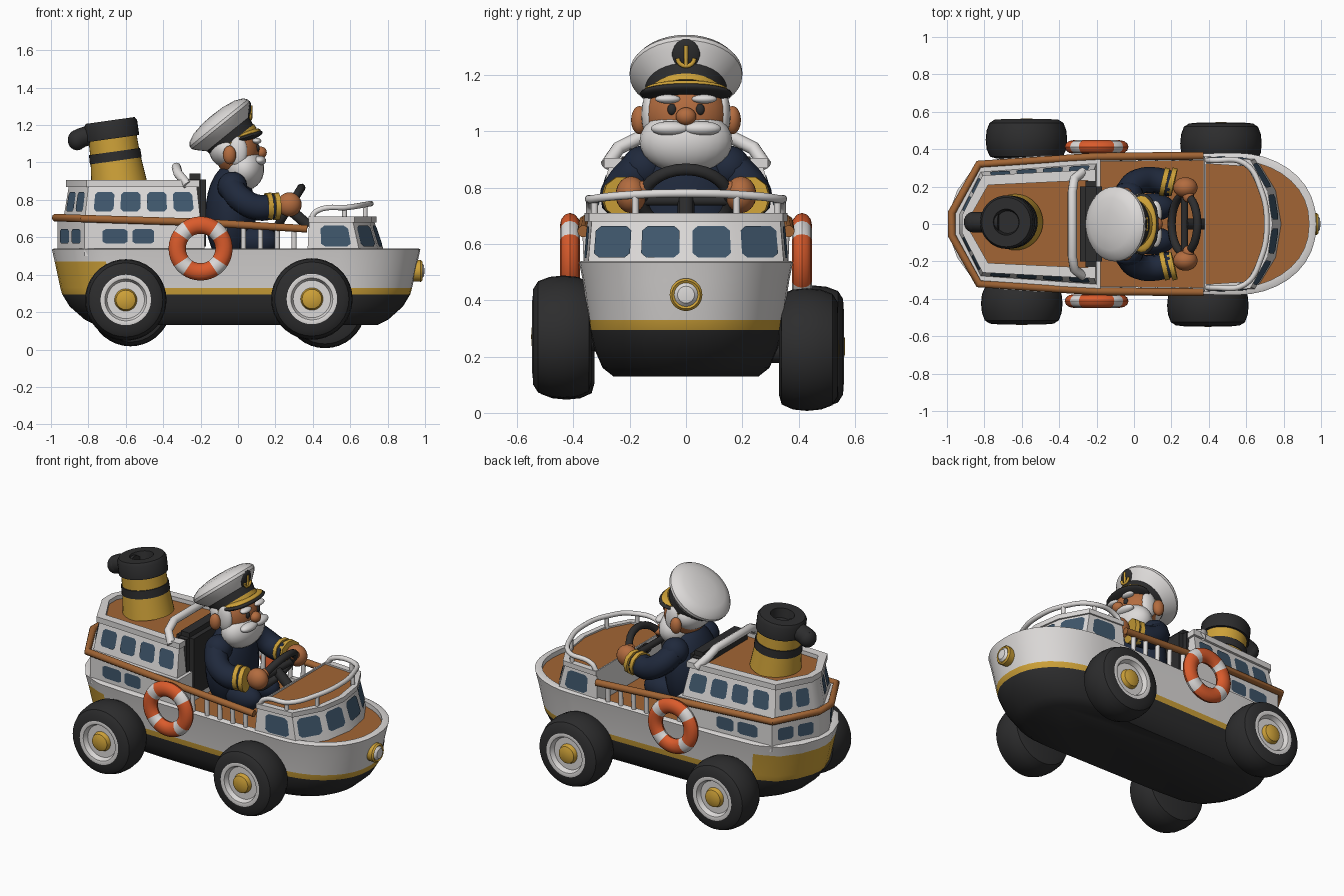
import bpy, bmesh, math
from mathutils import Vector, Matrix

if "Cube" in bpy.data.objects:
    bpy.data.objects.remove(bpy.data.objects["Cube"])

COLOURS = {"white": (0.72, 0.70, 0.69), "black": (0.026, 0.026, 0.027), "gold": (0.62, 0.36, 0.04),
           "wood": (0.36, 0.13, 0.035), "glass": (0.05, 0.095, 0.15), "navy": (0.014, 0.022, 0.045),
           "skin": (0.45, 0.15, 0.05), "orange": (0.70, 0.105, 0.025)}
MATS = {}
for n, c in COLOURS.items():
    MATS[n] = bpy.data.materials.new(n)
    MATS[n].diffuse_color = (*c, 1)


def finish(name, bm, mats, angle=35, recalc=True):
    if recalc:
        bmesh.ops.recalc_face_normals(bm, faces=bm.faces)
    me = bpy.data.meshes.new(name)
    bm.to_mesh(me)
    bm.free()
    for m in mats:
        me.materials.append(MATS[m])
    for p in me.polygons:
        p.use_smooth = True
    me.set_sharp_from_angle(angle=math.radians(angle))
    ob = bpy.data.objects.new(name, me)
    bpy.context.collection.objects.link(ob)
    return ob


def ring(half, z, sx=1, sy=1, cx=0):
    """Closed outline mirrored across y = 0."""
    pts = [(cx + (x - cx) * sx, y * sy) for x, y in half]
    pts += [(x, -y) for x, y in reversed(pts) if y > 1e-4]
    return [Vector((x, y, z)) for x, y in pts]


def loft(name, rings, mats, rule=None):
    """mats: bottom cap, one per band, top cap."""
    bm = bmesh.new()
    names = list(dict.fromkeys(mats + (["gold"] if rule else [])))
    vs = [[bm.verts.new(p) for p in r] for r in rings]
    n = len(vs[0])
    for k in range(len(vs) - 1):
        for i in range(n):
            j = (i + 1) % n
            f = bm.faces.new((vs[k][i], vs[k][j], vs[k + 1][j], vs[k + 1][i]))
            f.material_index = names.index(mats[k + 1])
            if rule and rule(f.calc_center_median(), k):
                f.material_index = names.index("gold")
    bm.faces.new(vs[0]).material_index = names.index(mats[0])
    bm.faces.new(vs[-1]).material_index = names.index(mats[-1])
    return finish(name, bm, names)


def lathe(name, profile, mats, matrix, seg=36):
    """Revolve (r, z) points about z; one material per segment."""
    bm = bmesh.new()
    names = list(dict.fromkeys(mats))
    vs = [[bm.verts.new((r * math.cos(a), r * math.sin(a), z))
           for a in [2 * math.pi * i / seg for i in range(seg)]] for r, z in profile]
    for k in range(len(vs) - 1):
        for i in range(seg):
            j = (i + 1) % seg
            bm.faces.new((vs[k][i], vs[k][j], vs[k + 1][j], vs[k + 1][i])).material_index = names.index(mats[k])
    bmesh.ops.remove_doubles(bm, verts=bm.verts, dist=1e-5)
    bm.transform(matrix)
    return finish(name, bm, names)


def ball(name, loc, rad, mat, tilt=0):
    bm = bmesh.new()
    bmesh.ops.create_uvsphere(bm, u_segments=24, v_segments=14, radius=1)
    bm.transform(Matrix.Translation(loc) @ Matrix.Rotation(math.radians(tilt), 4, 'Y') @ Matrix.Diagonal((*rad, 1)))
    return finish(name, bm, [mat], 60)


def box(name, lo, hi, mat, bevel=0.01):
    bm = bmesh.new()
    bmesh.ops.create_cube(bm, size=1)
    bm.transform(Matrix.Translation([(a + b) / 2 for a, b in zip(lo, hi)]) @
                 Matrix.Diagonal((*[b - a for a, b in zip(lo, hi)], 1)))
    bmesh.ops.bevel(bm, geom=bm.edges[:], offset=bevel, segments=2, affect='EDGES')
    return finish(name, bm, [mat])


def tube(name, pts, r, mat, closed=False, smooth=False):
    cu = bpy.data.curves.new(name, 'CURVE')
    cu.dimensions = '3D'
    cu.bevel_depth, cu.bevel_resolution, cu.use_fill_caps = r, 3, True
    cu.resolution_u = 6
    sp = cu.splines.new('BEZIER' if smooth else 'POLY')
    (sp.bezier_points if smooth else sp.points).add(len(pts) - 1)
    for i, p in enumerate(pts):
        if smooth:
            b = sp.bezier_points[i]
            b.co, b.handle_left_type, b.handle_right_type = p, 'AUTO', 'AUTO'
        else:
            sp.points[i].co = (*p, 1)
    sp.use_cyclic_u = closed
    tmp = bpy.data.objects.new(name + "_path", cu)
    bpy.context.collection.objects.link(tmp)
    bpy.context.view_layer.update()
    bm = bmesh.new()
    bm.from_mesh(tmp.to_mesh())
    bpy.data.objects.remove(tmp)
    for f in bm.faces:
        f.material_index = 0
    return finish(name, bm, [mat], 50)


def windows(name, low, high, zl, zh, spans, v0, v1):
    """Rounded panes on the walls between half outlines; spans: (edge, u0, u1)."""
    bm = bmesh.new()
    for s in (1, -1):
        for i, u0, u1 in spans:
            a, b = [Vector((x, y * s, zl)) for x, y in low[i:i + 2]]
            c, d = [Vector((x, y * s, zh)) for x, y in high[i:i + 2]]
            n = (b - a).cross(c - a).normalized() * -s
            n *= 1 if n.dot(Vector((0, s, 0)) + Vector((a.x - 0.0, 0, 0)) * 0.4) > 0 else -1
            cu, cv = (u1 - u0) * 0.14, (v1 - v0) * 0.14
            uv = [(u0 + cu, v0), (u1 - cu, v0), (u1, v0 + cv), (u1, v1 - cv),
                  (u1 - cu, v1), (u0 + cu, v1), (u0, v1 - cv), (u0, v0 + cv)]
            f = bm.faces.new([bm.verts.new(a.lerp(b, u).lerp(c.lerp(d, u), v) + n * 0.005) for u, v in uv])
            f.normal_update()
            if f.normal.dot(n) < 0:
                f.normal_flip()
    return finish(name, bm, ["glass"], recalc=False)


# Hull: stacked outlines with dark keel, gold stripe and gold stern
bow = [(0.55 + 0.43 * math.cos(math.radians(t)), 0.38 * math.sin(math.radians(t)) ** 0.9) for t in range(0, 91, 10)]
deck = bow + [(0.2, 0.375), (-0.2, 0.37), (-0.5, 0.365), (-0.72, 0.35), (-0.76, 0.34),
              (-0.87, 0.29), (-0.95, 0.18), (-0.99, 0.07), (-1.0, 0)]
loft("hull", [ring(deck, z, sx, sy) for z, sx, sy in
              [(0.13, 0.76, 0.68), (0.16, 0.82, 0.78), (0.23, 0.9, 0.86), (0.295, 0.94, 0.9), (0.33, 0.95, 0.91),
               (0.47, 0.98, 0.965), (0.535, 0.995, 1), (0.54, 0.985, 0.98), (0.54, 0.955, 0.9), (0.51, 0.955, 0.9)]],
     ["black", "black", "black", "black", "gold", "white", "white", "white", "white", "white", "wood"],
     rule=lambda c, k: k == 4 and c.x < -0.7)

# Headlight
lathe("headlight", [(0.055, -0.04), (0.058, 0.015), (0.05, 0.025), (0.042, 0.02), (0.03, 0.032), (0, 0.036)],
      ["gold", "gold", "gold", "white", "white"],
      Matrix.Translation((0.962, 0, 0.42)) @ Matrix.Rotation(math.pi / 2, 4, 'Y'))

# Front cabin with wooden roof and rail
fl = [(0.79, 0), (0.76, 0.18), (0.655, 0.35), (0.37, 0.365)]
fh = [(0.73, 0), (0.705, 0.17), (0.615, 0.335), (0.38, 0.35)]
loft("front_cabin", [ring(fl, 0.5), ring(fh, 0.68), ring(fh, 0.68, 1.04, 1.03, 0.45), ring(fh, 0.71, 1.04, 1.03, 0.45),
                     ring(fh, 0.71, 0.92, 0.92, 0.45), ring(fh, 0.7, 0.92, 0.92, 0.45)],
     ["white"] * 6 + ["wood"])
windows("front_cabin_windows", fl, fh, 0.5, 0.68, [(0, 0.13, 0.9), (1, 0.12, 0.88), (2, 0.14, 0.74)], 0.28, 0.9)
rail = [(0.39, 0.34, 0.7), (0.42, 0.34, 0.74), (0.59, 0.325, 0.76), (0.68, 0.18, 0.775)]
tube("front_rail", rail + [(0.71, 0, 0.78)] + [(x, -y, z) for x, y, z in reversed(rail)], 0.015, "white", smooth=True)
for x, y, z in [(0.57, 0.325, 0.755), (0.68, 0.18, 0.77)]:
    for s in (1, -1):
        tube("front_rail_post", [(x, y * s, 0.69), (x, y * s, z)], 0.013, "white")

# Stern cabin, two levels
ll = [(-0.18, 0.345), (-0.82, 0.31), (-0.965, 0.05)]
ul = [(-0.2, 0.325), (-0.82, 0.28), (-0.935, 0.05)]
uh = [(-0.22, 0.275), (-0.80, 0.245), (-0.905, 0.045)]
loft("lower_cabin", [ring(ll, 0.5), ring(ll, 0.7)], ["white", "white", "white"])
loft("upper_cabin", [ring(ul, 0.69), ring(uh, 0.87), ring(uh, 0.87, 1.04, 1.06, -0.55), ring(uh, 0.905, 1.04, 1.06, -0.55),
                     ring(uh, 0.905, 0.92, 0.85, -0.55), ring(uh, 0.88, 0.92, 0.85, -0.55)], ["white"] * 6 + ["wood"])
windows("lower_windows", ll, ll, 0.5, 0.7, [(0, 0.42, 0.6), (0, 0.64, 0.85), (1, 0.12, 0.45), (1, 0.55, 0.88)], 0.33, 0.72)
windows("upper_windows", ul, uh, 0.69, 0.87, [(0, 0.05 + 0.235 * i, 0.225 + 0.235 * i) for i in range(4)] +
        [(1, 0.1, 0.45), (1, 0.55, 0.9)], 0.26, 0.84)
arch = [(-0.27, 0.28, 0.88), (-0.32, 0.24, 0.94), (-0.33, 0.17, 0.975)]
tube("roof_arch", arch + [(x, -y, z) for x, y, z in reversed(arch)], 0.025, "white")
box("seat_back", (-0.29, -0.23, 0.52), (-0.17, 0.23, 0.94), "black", 0.03)

# Wooden side rail around the stern, with posts
side = [(0.37, 0.365, 0.645), (-0.2, 0.36, 0.68), (-0.83, 0.32, 0.7), (-0.975, 0.06, 0.705)]
tube("side_rail", side + [(x, -y, z) for x, y, z in reversed(side)], 0.021, "wood")
for s in (1, -1):
    for x in (-0.07, 0.03, 0.12, 0.21, 0.3):
        tube("rail_post", [(x, 0.35 * s, 0.52), (x, 0.355 * s, 0.65)], 0.014, "white")

# Funnel with side spout
lathe("funnel", [(0.15, 0), (0.136, 0.13), (0.14, 0.13), (0.138, 0.18), (0.132, 0.18), (0.13, 0.25), (0.143, 0.25),
                 (0.143, 0.33), (0.132, 0.348), (0.07, 0.348), (0.06, 0.29), (0, 0.29)],
      ["gold", "black", "black", "black", "gold"] + ["black"] * 6,
      Matrix.Translation((-0.635, 0.01, 0.88)) @ Matrix.Rotation(math.radians(-8), 4, 'Y'))
tube("funnel_spout", [(-0.72, 0.01, 1.155), (-0.83, 0.01, 1.135), (-0.86, 0.01, 1.12)], 0.055, "black", smooth=True)
ball("spout_end", (-0.86, 0.01, 1.12), (0.05, 0.055, 0.055), "black")

# Wheels and axles
for name, x, y, z in [("front_wheel", 0.395, -0.435, 0.27), ("back_wheel", -0.6, -0.425, 0.265),
                      ("front_wheel", 0.465, 0.43, 0.225), ("back_wheel", -0.575, 0.45, 0.235)]:
    s = 1 if y > 0 else -1
    lathe(name, [(0, -0.1), (0.16, -0.1), (0.195, -0.09), (0.213, -0.05), (0.218, 0), (0.213, 0.05), (0.198, 0.09),
                 (0.17, 0.108), (0.135, 0.11), (0.128, 0.112), (0.112, 0.108), (0.1, 0.08), (0.06, 0.08),
                 (0.052, 0.105), (0.03, 0.114), (0, 0.115)],
          ["black"] * 8 + ["white"] * 4 + ["gold"] * 3,
          Matrix.Translation((x, y, z)) @ Matrix.Rotation(-s * math.pi / 2, 4, 'X'))
    tube(name + "_axle", [(x, 0.1 * s, z), (x, y, z)], 0.05, "black")

# Lifebuoys with four white bands
for s in (1, -1):
    bm = bmesh.new()
    grid = []
    for i in range(48):
        a = 2 * math.pi * (i + 0.5) / 48
        r = 0.046
        grid.append([bm.verts.new((-0.2 + (0.125 + r * math.cos(b)) * math.cos(a), s * (0.412 + 0.036 * math.sin(b)),
                                   0.54 + (0.125 + r * math.cos(b)) * math.sin(a)))
                     for b in [2 * math.pi * k / 12 for k in range(12)]])
    for i in range(48):
        for k in range(12):
            p, q, m = grid[i], grid[(i + 1) % 48], (k + 1) % 12
            f = bm.faces.new((p[k], q[k], q[m], p[m]))
            f.material_index = 1 if abs((i + 1) % 12 - 6) < 2 else 0
    finish("lifebuoy", bm, ["orange", "white"])

# Steering wheel and column
tilt = Matrix.Translation((0.27, 0, 0.755)) @ Matrix.Rotation(math.radians(-58), 4, 'Y')
tube("steering_wheel", [tilt @ Vector((0.13 * math.cos(a), 0.155 * math.sin(a), 0))
                        for a in [math.pi * i / 14 for i in range(28)]], 0.022, "black", closed=True)
tube("steering_spokes", [tilt @ Vector((0, y, 0)) for y in (-0.15, 0.15)], 0.02, "black")
tube("steering_column", [(0.27, 0, 0.755), (0.38, 0, 0.66)], 0.03, "black")

# Captain: body, legs, arms, cuffs and hands
ball("torso", (-0.04, 0, 0.72), (0.135, 0.19, 0.27), "navy")
for s in (1, -1):
    ball("leg", (0.1, 0.09 * s, 0.58), (0.12, 0.075, 0.08), "navy")
    tube("arm", [(-0.04, 0.16 * s, 0.87), (0.02, 0.225 * s, 0.80), (0.1, 0.235 * s, 0.76), (0.2, 0.215 * s, 0.765)],
         0.07, "navy", smooth=True)
    ball("shoulder", (-0.03, 0.15 * s, 0.87), (0.08, 0.08, 0.08), "navy")
    for x in (0.15, 0.19):
        tube("cuff_stripe", [(x, 0.228 * s, 0.765), (x + 0.026, 0.222 * s, 0.766)], 0.076, "gold")
    ball("hand", (0.275, 0.195 * s, 0.775), (0.065, 0.055, 0.065), "skin")
    ball("thumb", (0.29, 0.15 * s, 0.8), (0.03, 0.035, 0.025), "skin")
    # Face sides
    ball("ear", (-0.045, 0.165 * s, 1.04), (0.035, 0.03, 0.05), "skin")
    ball("sideburn", (0.0, 0.13 * s, 1.06), (0.05, 0.028, 0.08), "white")
    ball("moustache", (0.115, 0.055 * s, 1.01), (0.035, 0.07, 0.026), "white")
    ball("eyebrow", (0.1, 0.065 * s, 1.115), (0.025, 0.045, 0.016), "white")
    ball("eye", (0.104, 0.05 * s, 1.078), (0.012, 0.016, 0.02), "black")
ball("head", (-0.005, 0, 1.06), (0.12, 0.15, 0.14), "skin")
ball("hair", (-0.055, 0, 1.07), (0.1, 0.148, 0.1), "white")
ball("nose", (0.122, 0, 1.053), (0.032, 0.036, 0.032), "skin")
ball("beard", (0.035, 0, 0.965), (0.105, 0.165, 0.115), "white")

# Cap: tilted crown, band, visor and badge
lathe("cap", [(0.12, -0.09), (0.14, -0.085), (0.142, -0.06), (0.138, -0.06), (0.145, -0.015), (0.185, 0.025), (0.2, 0.045),
              (0.2, 0.062), (0.185, 0.082), (0.14, 0.102), (0.07, 0.114), (0, 0.117)],
      ["black", "gold", "black", "black"] + ["white"] * 7,
      Matrix.Translation((-0.064, 0, 1.163)) @ Matrix.Rotation(math.radians(-39), 4, 'Y'))
ball("visor_trim", (0.04, 0, 1.148), (0.085, 0.15, 0.022), "gold", -18)
ball("visor", (0.045, 0, 1.135), (0.092, 0.165, 0.024), "black", -18)
ball("badge", (0.05, 0, 1.27), (0.018, 0.052, 0.06), "black", 10)
tube("anchor_shank", [(0.069, 0, 1.235), (0.069, 0, 1.305)], 0.008, "gold")
tube("anchor_arms", [(0.068, 0.03 * math.cos(a), 1.26 + 0.028 * math.sin(a))
                     for a in [math.pi + math.pi * i / 8 for i in range(9)]], 0.008, "gold")

for m in bpy.data.materials:
    if m.users and not m.is_grease_pencil:
        m.use_nodes = True
        m.node_tree.nodes["Principled BSDF"].inputs["Base Color"].default_value = m.diffuse_color
